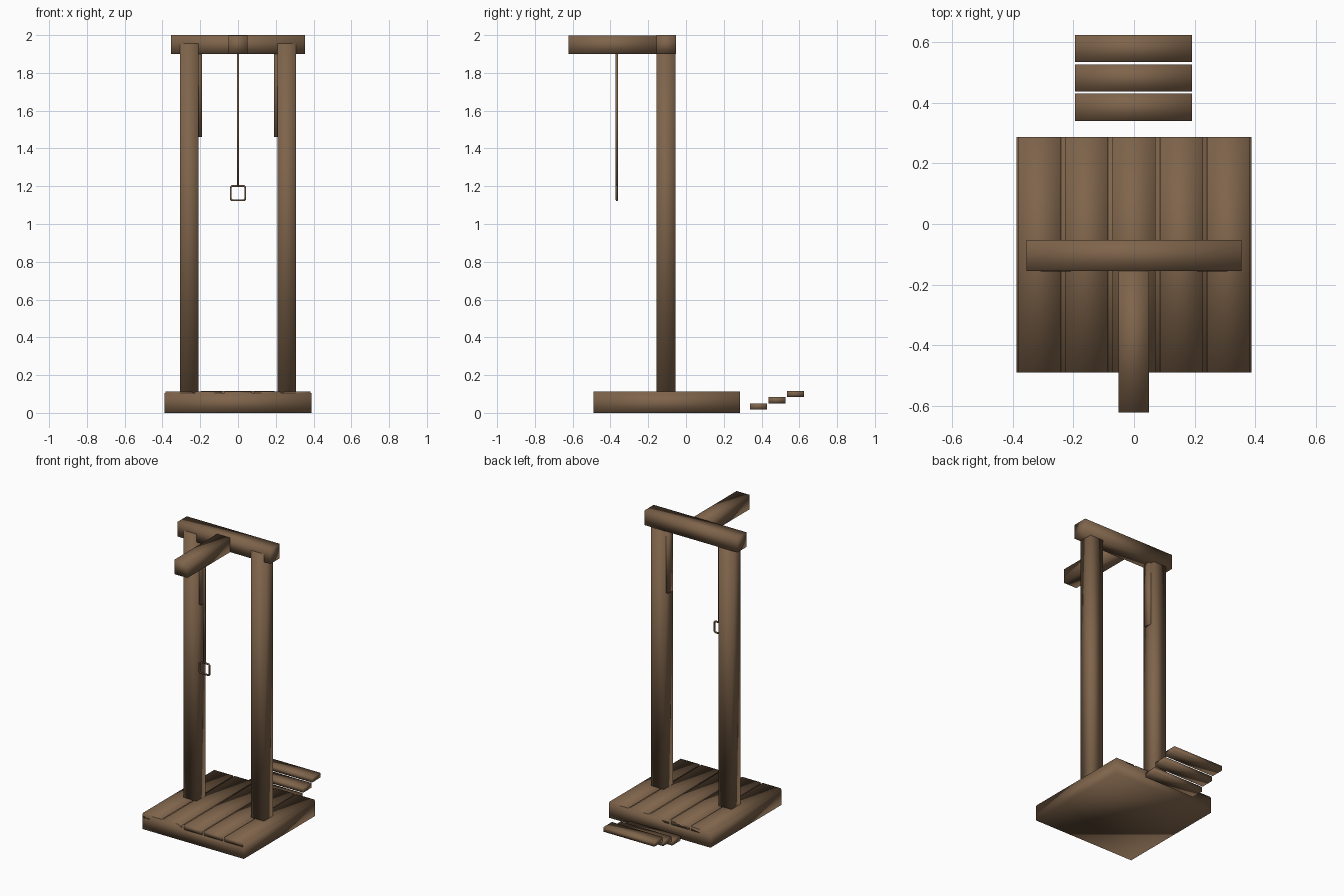
import bpy
import bmesh

old = bpy.data.objects.get("Cube")
if old:
    bpy.data.objects.remove(old, do_unlink=True)


def make_material(name, colour):
    mat = bpy.data.materials.new(name)
    mat.use_nodes = True
    mat.diffuse_color = colour
    mat.node_tree.nodes["Principled BSDF"].inputs["Base Color"].default_value = colour
    return mat


wood = make_material("brown wood", (0.21, 0.127, 0.07, 1))


def finish(name, bm):
    """Turn a bmesh into a softly shaded wooden object."""
    mesh = bpy.data.meshes.new(name)
    bm.to_mesh(mesh)
    bm.free()
    mesh.materials.append(wood)
    for face in mesh.polygons:
        face.use_smooth = True
    obj = bpy.data.objects.new(name, mesh)
    bpy.context.collection.objects.link(obj)
    return obj


def box(name, xs, ys, zs):
    """Box given by its low and high limit on each axis."""
    bm = bmesh.new()
    bmesh.ops.create_cube(bm, size=1)
    for v in bm.verts:
        v.co = [lo + (c + 0.5) * (hi - lo)
                for c, (lo, hi) in zip(v.co, (xs, ys, zs))]
    return finish(name, bm)


# Platform and its five deck planks
deck_y = (-0.49, 0.287)
box("platform", (-0.388, 0.388), deck_y, (0, 0.105))
for i in range(5):
    x = (i - 2) * 0.156
    box(f"deck_plank_{i + 1}", (x - 0.071, x + 0.071), deck_y, (0.08, 0.112))

# Posts with short braces on their inner faces
for side, s in (("left", 1), ("right", -1)):
    box(f"{side}_post", sorted((s * 0.208, s * 0.308)), (-0.156, -0.056), (0.1, 1.955))
    box(f"{side}_brace", sorted((s * 0.19, s * 0.24)), (-0.13, -0.08), (1.46, 1.95))

# Crossbeam and the arm reaching forward
box("crossbeam", (-0.355, 0.355), (-0.155, -0.052), (1.9, 2))
box("arm", (-0.051, 0.049), (-0.622, -0.15), (1.9, 1.999))

# Hanging cord and its square ring
cord_y = -0.366
box("cord", (-0.006, 0.006), (cord_y - 0.006, cord_y + 0.006), (1.2, 1.91))

curve = bpy.data.curves.new("ring_path", "CURVE")
curve.dimensions = "3D"
curve.bevel_depth = 0.006
curve.bevel_resolution = 1
path = curve.splines.new("POLY")
outer, inner = 0.038, 0.032
corners = [(outer, inner), (inner, outer), (-inner, outer), (-outer, inner),
           (-outer, -inner), (-inner, -outer), (inner, -outer), (outer, -inner)]
path.points.add(len(corners) - 1)
for point, (x, z) in zip(path.points, corners):
    point.co = (x, cord_y, 1.164 + z, 1)
path.use_cyclic_u = True
ring = bpy.data.objects.new("ring", curve)
curve.materials.append(wood)
bpy.context.collection.objects.link(ring)

# Three loose steps at the back
for i in range(3):
    y, z = 0.34 + i * 0.097, 0.018 + i * 0.033
    box(f"step_{i + 1}", (-0.195, 0.192), (y, y + 0.09), (z, z + 0.033))
